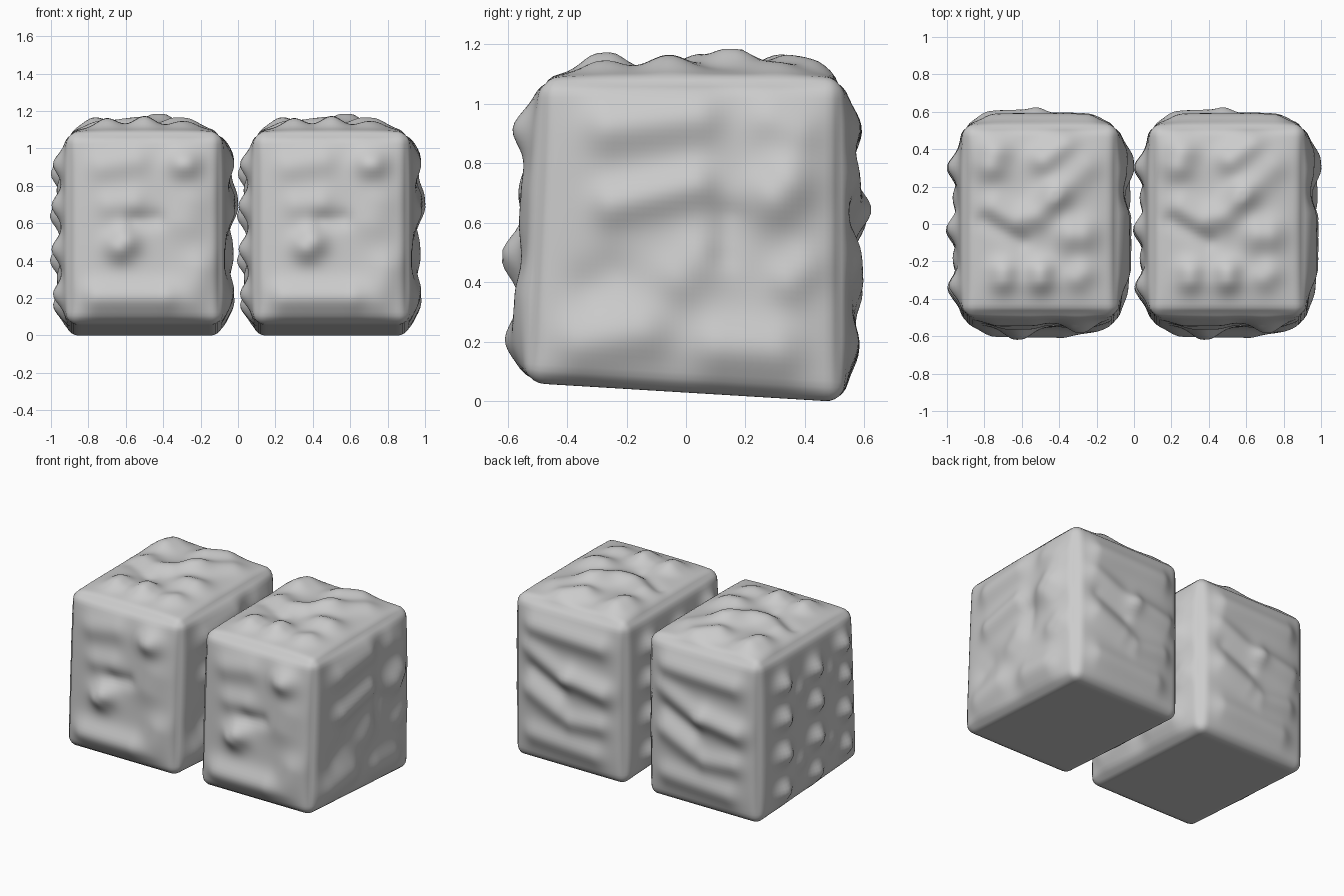
import bpy, bmesh, math
from mathutils import Vector

HALF = Vector((0.415, 0.53, 0.53))
MID = Vector((0, 0, 0.56))
ROUND = 0.06

# Lumps per face: start a, start b, end a, end b, height, radius
# a, b are the two in-plane coordinates, local to one block
TOP = [(-.27, .31, -.25, .38, .06, .11), (-.25, .07, -.14, .0, .035, .10),
       (-.02, .03, .08, .14, .045, .10), (.08, .14, .24, .30, .03, .10),
       (-.20, -.33, -.20, -.29, .05, .09), (.0, -.33, .0, -.29, .06, .09),
       (.17, -.08, .22, -.08, .05, .11), (.2, -.32, .22, -.30, .035, .09),
       (.02, .34, .12, .43, .055, .10), (-.3, .0, -.1, -.12, -.02, .06)]
FRONT = [(.21, .92, .22, .92, .065, .10), (-.13, .46, -.11, .48, .07, .10),
         (-.18, .69, -.06, .70, .025, .09), (-.22, .91, -.05, .94, .025, .10),
         (-.25, .17, .1, .17, .055, .11), (.25, .17, .3, .33, .03, .12),
         (.22, .6, .25, .7, .02, .13), (-.05, .6, .06, .61, -.02, .06)]
BACK = [(-.25, .92, .25, .94, .04, .09), (-.28, .62, -.05, .66, .05, .09),
        (.02, .66, .28, .78, .03, .08), (.07, .43, .26, .51, .035, .09),
        (-.25, .40, -.04, .38, .03, .08), (-.2, .19, .25, .22, .03, .09),
        (.05, .56, .25, .65, -.015, .06)]
RIGHT = [(-.26, .66, .02, .73, .04, .09), (.30, .70, .34, .74, .06, .12),
         (.12, .18, .30, .18, .045, .12), (-.35, .17, -.15, .22, .04, .12),
         (-.28, .93, .02, .97, .045, .11), (.28, .96, .38, .92, .03, .10),
         (-.02, .42, .04, .48, .03, .11), (.35, .42, .4, .46, .03, .09),
         (-.32, .38, -.26, .42, -.02, .10), (.12, .5, .14, .62, -.02, .07)]
LEFT = [(y, z + s, y, z + s, .06, .085)
        for y, s in ((-.36, .03), (-.04, -.02), (.3, .0)) for z in (.17, .42, .66, .89)]
LEFT += [(y, z, y, z, .025, .08) for y in (-.2, .13) for z in (.3, .78)]

FACES = {(0, 1): RIGHT, (0, -1): LEFT, (1, 1): BACK, (1, -1): FRONT, (2, 1): TOP}


def lumps(a, b, strokes):
    total = 0
    for a0, b0, a1, b1, h, r in strokes:
        da, db = a1 - a0, b1 - b0
        t = ((a - a0) * da + (b - b0) * db) / (da * da + db * db + 1e-9)
        t = min(1, max(0, t))
        d = math.hypot(a - a0 - t * da, b - b0 - t * db)
        total += h * math.exp(-(d / r) ** 2 * 1.4)
    return min(total, .068)


def shape(p):
    # Rounded box
    q = Vector(p[i] * HALF[i] for i in range(3))
    core = Vector(max(-HALF[i] + ROUND, min(HALF[i] - ROUND, q[i])) for i in range(3))
    base = core + (q - core).normalized() * ROUND + MID
    out = base.copy()
    # Bulge and lumps along the face direction
    for (axis, sign), strokes in FACES.items():
        if p[axis] * sign > .999:
            i, j = [k for k in range(3) if k != axis]
            dome = (1 - p[i] ** 4) * (1 - p[j] ** 4) * .031
            fade = (1 - p[i] ** 8) * (1 - p[j] ** 8)
            out[axis] += sign * (dome + fade * lumps(base[i], base[j], strokes))
    # Front leans back a little, underside slopes
    low = (1 - p.z) / 2
    out.y += .04 * (1 - low) * (1 - p.y) / 2 - .01 * low * (1 - p.y) / 2
    out.z += low * (.003 - .065 * p.y * .5)
    return out


# One lumpy block, then its twin
bm = bmesh.new()
bmesh.ops.create_cube(bm, size=2)
bmesh.ops.subdivide_edges(bm, edges=bm.edges[:], cuts=47, use_grid_fill=True)
for v in bm.verts:
    v.co = shape(v.co.copy())
lowest = min(v.co.z for v in bm.verts)
for v in bm.verts:
    v.co.z -= lowest
for f in bm.faces:
    f.smooth = True
bmesh.ops.recalc_face_normals(bm, faces=bm.faces[:])
mesh = bpy.data.meshes.new("lumpy_block")
bm.to_mesh(mesh)
bm.free()
for name, x in (("left_block", -.5), ("right_block", .5)):
    ob = bpy.data.objects.new(name, mesh)
    ob.location.x = x
    bpy.context.collection.objects.link(ob)
